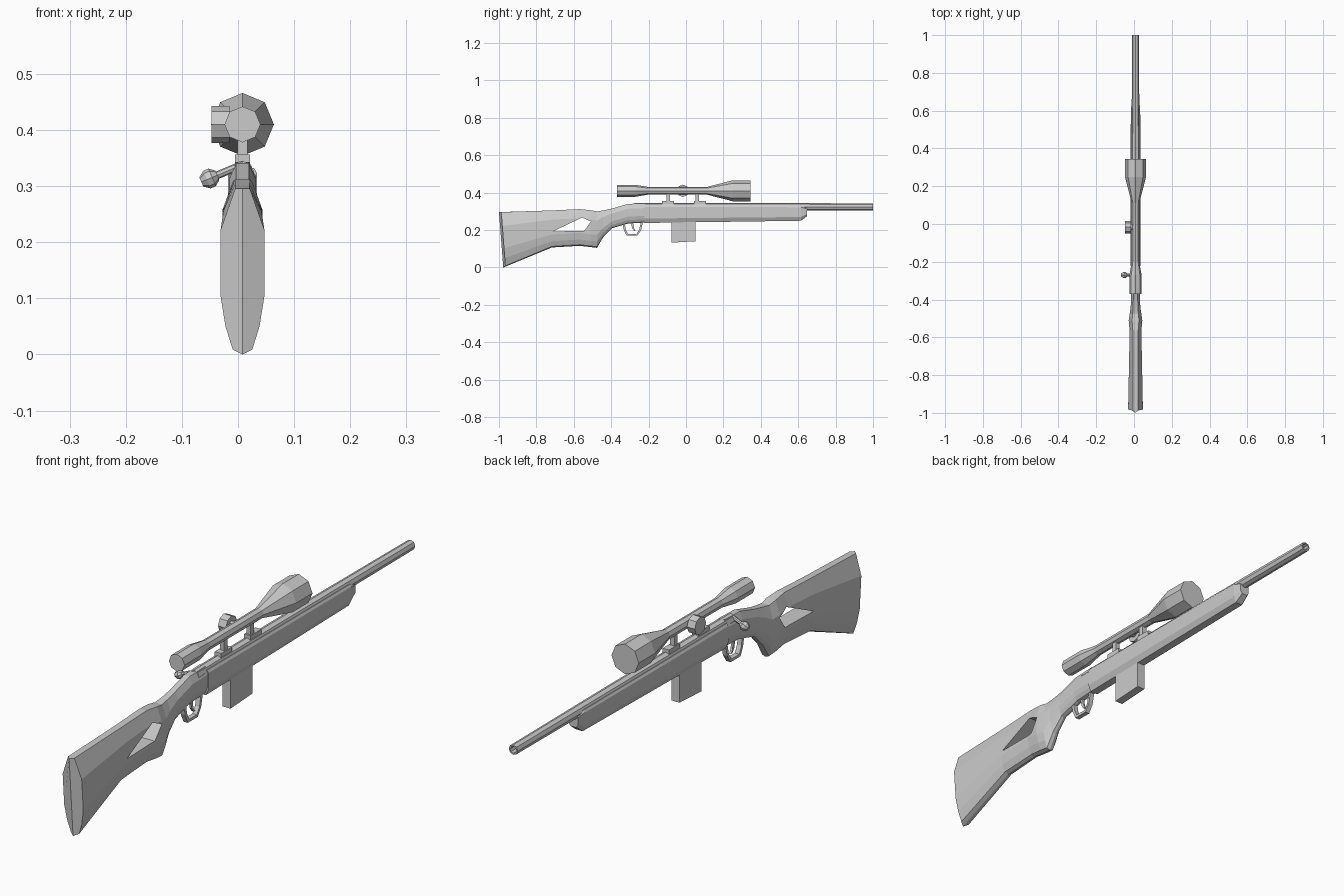
import bpy, bmesh
from math import sin, cos, pi
from mathutils import Vector

if "Cube" in bpy.data.objects:
    bpy.data.objects.remove(bpy.data.objects["Cube"])

CX = 0.008  # centre line of the rifle


def loft(name, rings, closed=False):
    """Skin a list of point rings; cap the ends, or join last to first."""
    bm = bmesh.new()
    vr = [[bm.verts.new(p) for p in r] for r in rings]
    n = len(vr[0])
    pairs = list(zip(vr, vr[1:])) + ([(vr[-1], vr[0])] if closed else [])
    for a, b in pairs:
        for i in range(n):
            j = (i + 1) % n
            bm.faces.new((a[i], a[j], b[j], b[i]))
    if not closed:
        for r in (vr[0], vr[-1]):
            # two halves either side of the centre line
            h = n // 2
            bm.faces.new(r[:h + 1])
            bm.faces.new(r[h:] + r[:1])
    bmesh.ops.recalc_face_normals(bm, faces=bm.faces[:])
    me = bpy.data.meshes.new(name)
    bm.to_mesh(me)
    bm.free()
    ob = bpy.data.objects.new(name, me)
    bpy.context.collection.objects.link(ob)
    return ob


def lathe(name, start, direction, profile, n=8, closed=False):
    """Profile of (distance, radius) turned about a line."""
    d = Vector(direction).normalized()
    u = d.cross(Vector((0, 0, 1))).normalized()
    v = u.cross(d)
    s = Vector(start)
    rings = [[s + d * t + (u * cos(2 * pi * i / n) + v * sin(2 * pi * i / n)) * r
              for i in range(n)] for t, r in profile]
    return loft(name, rings, closed)


def slab(name, yz, half):
    """Side outline extruded across x."""
    return loft(name, [[(CX + s * half, y, z) for y, z in yz] for s in (-1, 1)])


def section(y_top, y_bot, zt, zb, w, top, half, ridge=0.0):
    """Symmetric cross-section; half lists (depth fraction, width fraction)."""
    pts = [(0, top)] + half
    place = lambda f, x, r=0: (CX + x, y_top + (y_bot - y_top) * f - r, zt + (zb - zt) * f)
    right = [place(f, w * k) for f, k in pts]
    left = [place(f, -w * k) for f, k in reversed(pts)]
    return [place(0, 0, ridge)] + right + [place(1, 0, ridge)] + left


# Butt stock, grip and wrist
oval = [(.25, 1), (.65, 1), (.83, .78), (.97, .45)]
stock_rows = [
    (-.988, -.965, .296, 0, .039, .33, .012),
    (-.717, -.717, .305, .107, .034, .38, 0),
    (-.567, -.567, .312, .116, .031, .45, 0),
    (-.51, -.51, .306, .109, .036, .5, 0),
    (-.476, -.476, .300, .105, .031, .5, 0),
    (-.444, -.444, .305, .16, .026, .5, 0),
    (-.396, -.396, .315, .21, .023, .5, 0),
    (-.31, -.31, .34, .235, .023, .5, 0),
    (-.22, -.22, .343, .24, .024, .5, 0)]
stock = loft("stock", [section(*r[:6], oval, r[6]) for r in stock_rows])

# Thumbhole cut through the stock
cutter = slab("thumbhole_cutter", [(-.711, .193), (-.556, .267), (-.508, .246), (-.545, .195)], .1)
cutter.hide_render = True
mod = stock.modifiers.new("thumbhole", 'BOOLEAN')
mod.operation = 'DIFFERENCE'
mod.solver = 'EXACT'
mod.object = cutter
bpy.context.view_layer.objects.active = stock
bpy.ops.object.modifier_apply(modifier=mod.name)
bpy.data.objects.remove(cutter)

# Fore-end
block = [(.1, 1), (.75, 1), (1, .6)]
loft("fore_end", [section(y, y, zt, zb, w, .8, block) for y, zt, zb, w in [
    (-.222, .332, .238, .026), (.2, .331, .244, .026),
    (.615, .33, .25, .025), (.648, .318, .275, .019)]])

# Barrel with open bore
lathe("barrel", (CX, 0, .324), (0, 1, 0),
      [(-.27, .021), (.4, .021), (1, .0185), (1, .013), (.9, .013), (.9, .001), (-.27, .001)],
      closed=True)

# Scope body
lathe("scope", (CX, 0, .41), (0, 1, 0),
      [(-.37, .032), (-.27, .032), (-.2, .02), (.11, .02), (.25, .056), (.345, .056)])
# Scope side knob
lathe("scope_knob", (CX, -.017, .41), (-1, 0, 0),
      [(0, .015), (.023, .015), (.023, .033), (.055, .033)])

# Scope mounts
for i, (y, p) in enumerate([(-.097, -.095), (.075, .06)]):
    slab(f"mount_base_{i}", [(y - .032, .335), (y + .032, .335), (y + .032, .356), (y - .032, .356)], .013)
    slab(f"mount_post_{i}", [(p - .01, .35), (p + .01, .35), (p + .01, .4), (p - .01, .4)], .009)

# Bolt handle with knob
lathe("bolt_handle", (0, -.27, .335), (-.9, 0, -.38),
      [(-.01, .007), (.04, .007), (.04, .009), (.05, .017), (.06, .017), (.071, .009)])

# Magazine
slab("magazine", [(-.078, .25), (.05, .25), (.05, .14), (-.078, .133)], .016)

# Trigger guard: a bent strip
outer = [(-.34, .24), (-.334, .205), (-.318, .17), (-.26, .17), (-.24, .2), (-.23, .245)]
inner = [(-.328, .24), (-.323, .207), (-.311, .18), (-.265, .18), (-.25, .203), (-.241, .245)]
loft("trigger_guard", [[(CX - .009, *o), (CX + .009, *o), (CX + .009, *n), (CX - .009, *n)]
                       for o, n in zip(outer, inner)])

# Trigger
slab("trigger", [(-.295, .24), (-.283, .24), (-.278, .21), (-.27, .195), (-.277, .195), (-.288, .21)], .004)
